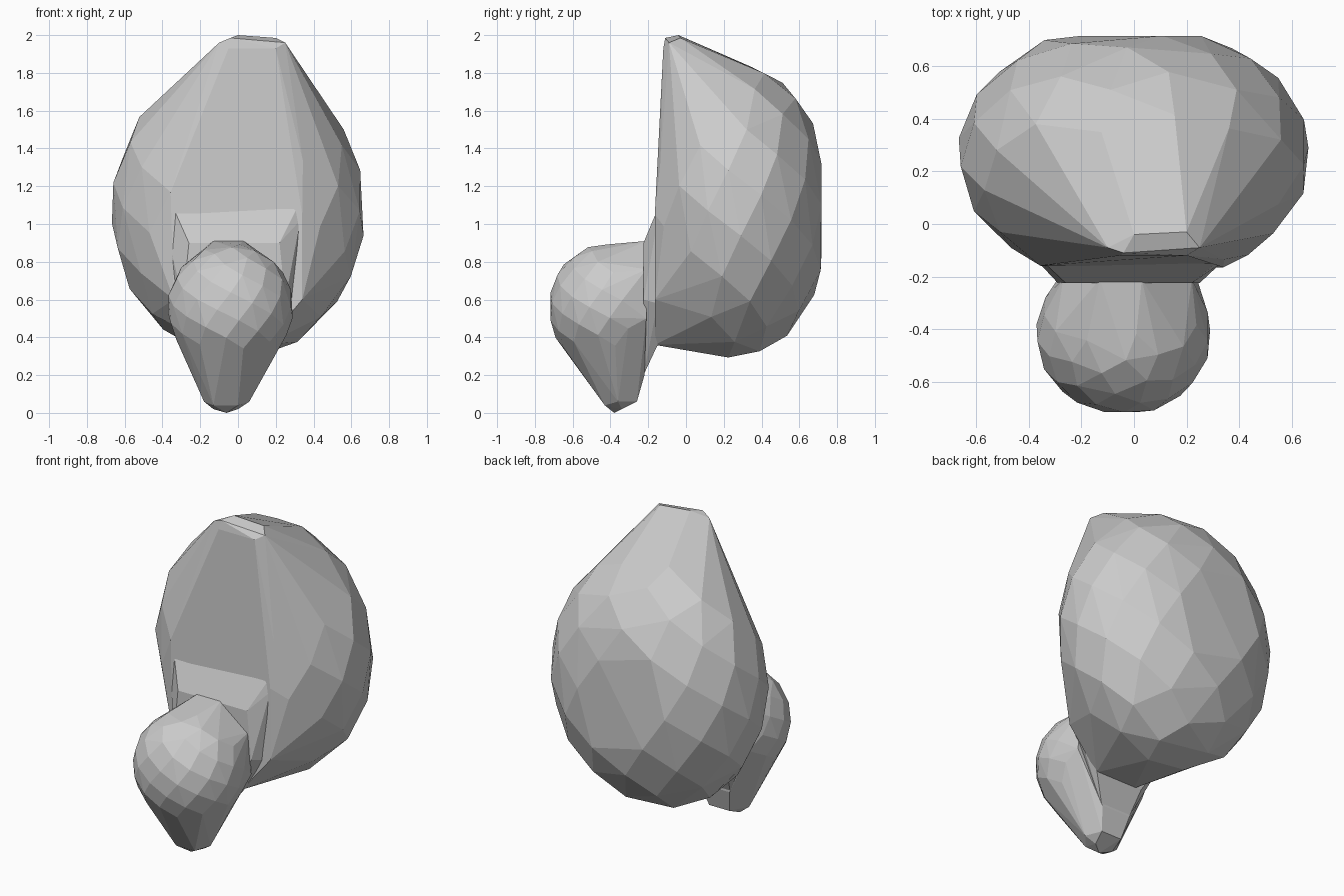
import bpy, bmesh, math
from mathutils import Vector

if "Cube" in bpy.data.objects:
    bpy.data.objects.remove(bpy.data.objects["Cube"])


def lump_points(count, centre, radii, y_min, y_max, lean=0.0):
    """Evenly scattered ellipsoid points, clipped to a front plane (leaning back above z=1.1)."""
    pts = []
    for i in range(count):
        h = 1 - 2 * (i + 0.5) / count
        r = math.sqrt(1 - h * h)
        a = i * math.pi * (3 - math.sqrt(5))
        p = Vector((centre[0] + radii[0] * r * math.cos(a),
                    centre[1] + radii[1] * r * math.sin(a),
                    centre[2] + radii[2] * h))
        front = y_min + lean * max(0, p.z - 1.1)
        p.y = max(front, min(y_max, p.y))
        pts.append(p)
    return pts


def faceted_hull(name, points):
    """Flat-shaded convex part wrapped around a few points."""
    bm = bmesh.new()
    for p in points:
        bm.verts.new(p)
    bmesh.ops.convex_hull(bm, input=bm.verts)
    loose = [v for v in bm.verts if not v.link_faces]
    bmesh.ops.delete(bm, geom=loose, context='VERTS')
    bmesh.ops.dissolve_limit(bm, angle_limit=0.08, verts=bm.verts, edges=bm.edges)
    bmesh.ops.recalc_face_normals(bm, faces=bm.faces)
    mesh = bpy.data.meshes.new(name)
    bm.to_mesh(mesh)
    bm.free()
    obj = bpy.data.objects.new(name, mesh)
    bpy.context.collection.objects.link(obj)
    return obj


# Large rear body with a blunt off-centre peak and a flat front
peak = [(-0.10, -0.09, 1.96), (-0.04, -0.11, 1.985), (0.25, -0.09, 1.96),
        (0.20, -0.12, 1.93), (-0.05, -0.12, 1.93), (0.20, -0.03, 1.985), (0.0, -0.04, 2.0)]
front_foot = [(-0.14, -0.165, 0.36), (0.14, -0.165, 0.36)]
front_foot += [(s * 0.34, -0.165, z) for s in (-1, 1) for z in (0.6, 1.05)]
body_lump = lump_points(95, (0, 0.265, 1.07), (0.675, 0.505, 0.785), -0.165, 0.717, 0.05)
faceted_hull("body", peak + front_foot + body_lump)

# Tapered collar joining body and head
collar = [(-0.34, -0.15, 1.08), (0.31, -0.15, 1.08), (-0.36, -0.15, 0.88), (0.33, -0.15, 1.02),
          (0.29, -0.15, 0.58), (-0.33, -0.15, 0.58), (-0.18, -0.15, 0.36), (0.15, -0.15, 0.36),
          (-0.26, -0.225, 0.90), (0.22, -0.225, 0.90), (-0.29, -0.225, 0.60), (0.25, -0.225, 0.60),
          (-0.15, -0.225, 0.20), (0.05, -0.225, 0.20)]
faceted_hull("collar", collar)

# Small front head with a narrow chin hanging to the ground
back_rim = [(-0.13, -0.21, 0.91), (0.03, -0.21, 0.91), (-0.27, -0.21, 0.76), (0.22, -0.21, 0.76),
            (-0.29, -0.21, 0.50), (0.24, -0.21, 0.50), (-0.15, -0.22, 0.20), (0.05, -0.22, 0.20)]
chin = [(-0.06, -0.38, 0.0), (-0.13, -0.35, 0.02), (0.0, -0.34, 0.02), (-0.18, -0.37, 0.06),
        (0.06, -0.36, 0.06), (-0.13, -0.43, 0.04), (0.0, -0.43, 0.04),
        (-0.12, -0.26, 0.06), (0.02, -0.26, 0.06)]
head_lump = lump_points(95, (-0.04, -0.42, 0.56), (0.335, 0.31, 0.335), -0.717, 0)
faceted_hull("head", back_rim + chin + [p for p in head_lump if p.y < -0.2])
